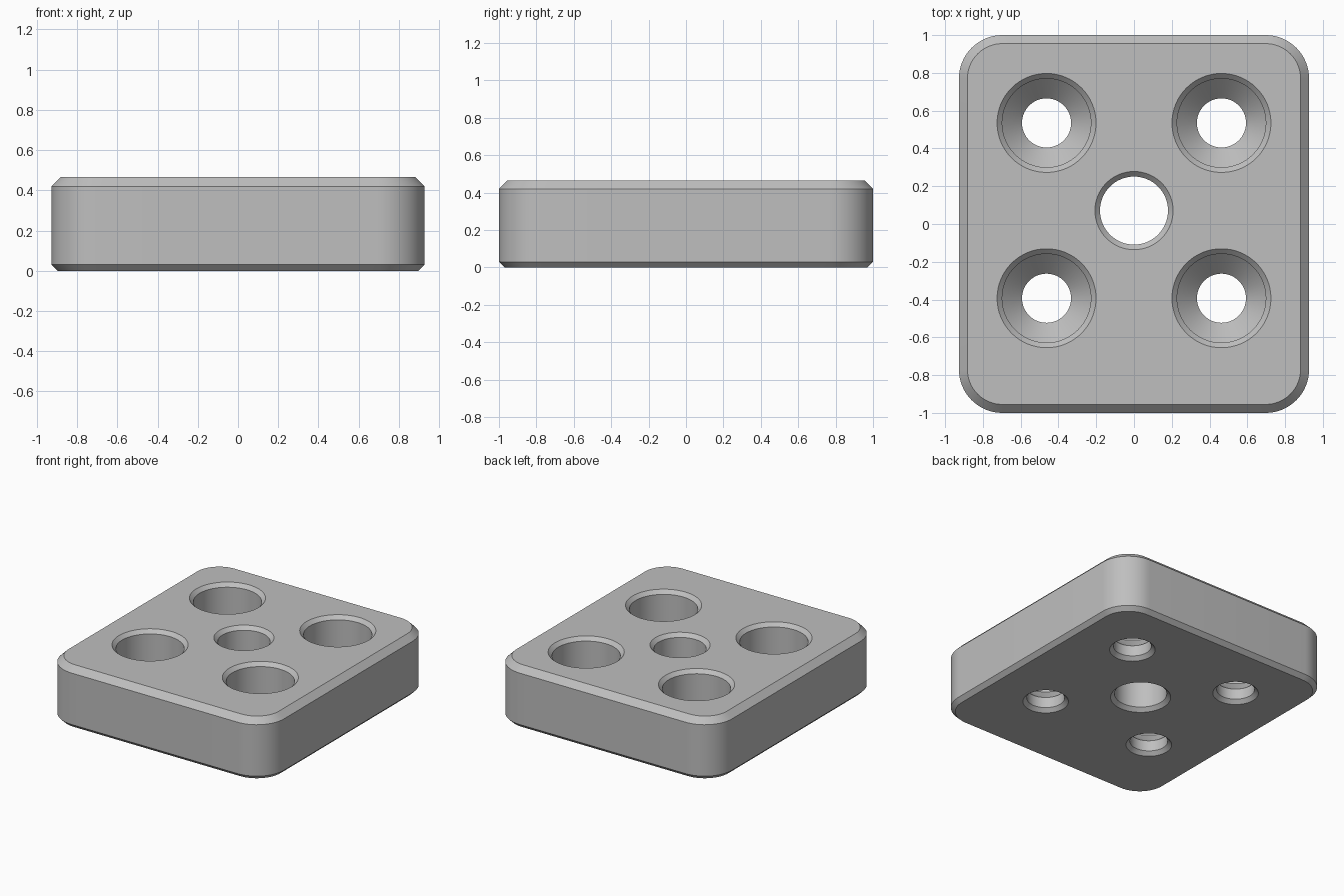
import bpy
import bmesh
from math import cos, sin, pi, radians

if "Cube" in bpy.data.objects:
    bpy.data.objects.remove(bpy.data.objects["Cube"])

HALF_X, HALF_Y, HEIGHT = 0.927, 1.0, 0.465
CORNER = 0.23          # outer corner radius
LIP = 0.027            # chamfer at the hole rims
OVER = 0.05            # cutter overshoot beyond the faces

grey = bpy.data.materials.new("mid_grey")
grey.use_nodes = True
grey.diffuse_color = (0.52, 0.52, 0.52, 1)
grey.node_tree.nodes["Principled BSDF"].inputs["Base Color"].default_value = grey.diffuse_color


def rounded_rect(inset, steps=16):
    """Outline of the plate, pulled inwards by inset."""
    r = CORNER - inset
    points = []
    for quarter, (sx, sy) in enumerate(((1, 1), (-1, 1), (-1, -1), (1, -1))):
        for i in range(steps + 1):
            a = (quarter + i / steps) * pi / 2
            points.append((sx * (HALF_X - CORNER) + r * cos(a),
                           sy * (HALF_Y - CORNER) + r * sin(a)))
    return points


def circle(radius, x, y, steps=64):
    return [(x + radius * cos(2 * pi * i / steps), y + radius * sin(2 * pi * i / steps))
            for i in range(steps)]


def loft(name, sections):
    """Closed solid through a stack of (outline, z) sections."""
    bm = bmesh.new()
    rings = [[bm.verts.new((x, y, z)) for x, y in outline] for outline, z in sections]
    for low, high in zip(rings, rings[1:]):
        for i in range(len(low)):
            j = (i + 1) % len(low)
            bm.faces.new((low[i], low[j], high[j], high[i]))
    bm.faces.new(rings[0][::-1])
    bm.faces.new(rings[-1])
    mesh = bpy.data.meshes.new(name)
    bm.to_mesh(mesh)
    bm.free()
    mesh.materials.append(grey)
    obj = bpy.data.objects.new(name, mesh)
    bpy.context.collection.objects.link(obj)
    return obj


def drill(plate, name, x, y, profile):
    """Cut a round hole whose (radius, z) profile runs from bottom to top."""
    cutter = loft(name, [(circle(r, x, y), z) for r, z in profile])
    cutter.hide_render = True
    mod = plate.modifiers.new(name, 'BOOLEAN')
    mod.operation = 'DIFFERENCE'
    mod.solver = 'EXACT'
    mod.object = cutter
    bpy.ops.object.modifier_apply(modifier=mod.name)
    bpy.data.objects.remove(cutter)


# Plate body with a larger chamfer on top than below
plate = loft("mounting_plate", [
    (rounded_rect(0.03), 0), (rounded_rect(0), 0.03),
    (rounded_rect(0), HEIGHT - 0.045), (rounded_rect(0.045), HEIGHT)])
bpy.ops.object.select_all(action='DESELECT')
plate.select_set(True)
bpy.context.view_layer.objects.active = plate

# Counterbored screw holes: narrow bore, cone, wide bore
BORE, HEAD = 0.13, 0.235
screw_profile = [
    (BORE + LIP + OVER, -OVER), (BORE, LIP), (BORE, 0.107), (HEAD, 0.212),
    (HEAD, HEIGHT - LIP), (HEAD + LIP + OVER, HEIGHT + OVER)]
for x in (-0.463, 0.463):
    for y in (-0.393, 0.535):
        drill(plate, "screw_hole_cutter", x, y, screw_profile)

# Plain centre hole
CENTRE = 0.18
drill(plate, "centre_hole_cutter", 0, 0.071, [
    (CENTRE + LIP + OVER, -OVER), (CENTRE, LIP),
    (CENTRE, HEIGHT - LIP), (CENTRE + LIP + OVER, HEIGHT + OVER)])

bpy.ops.object.shade_smooth_by_angle(angle=radians(30))
